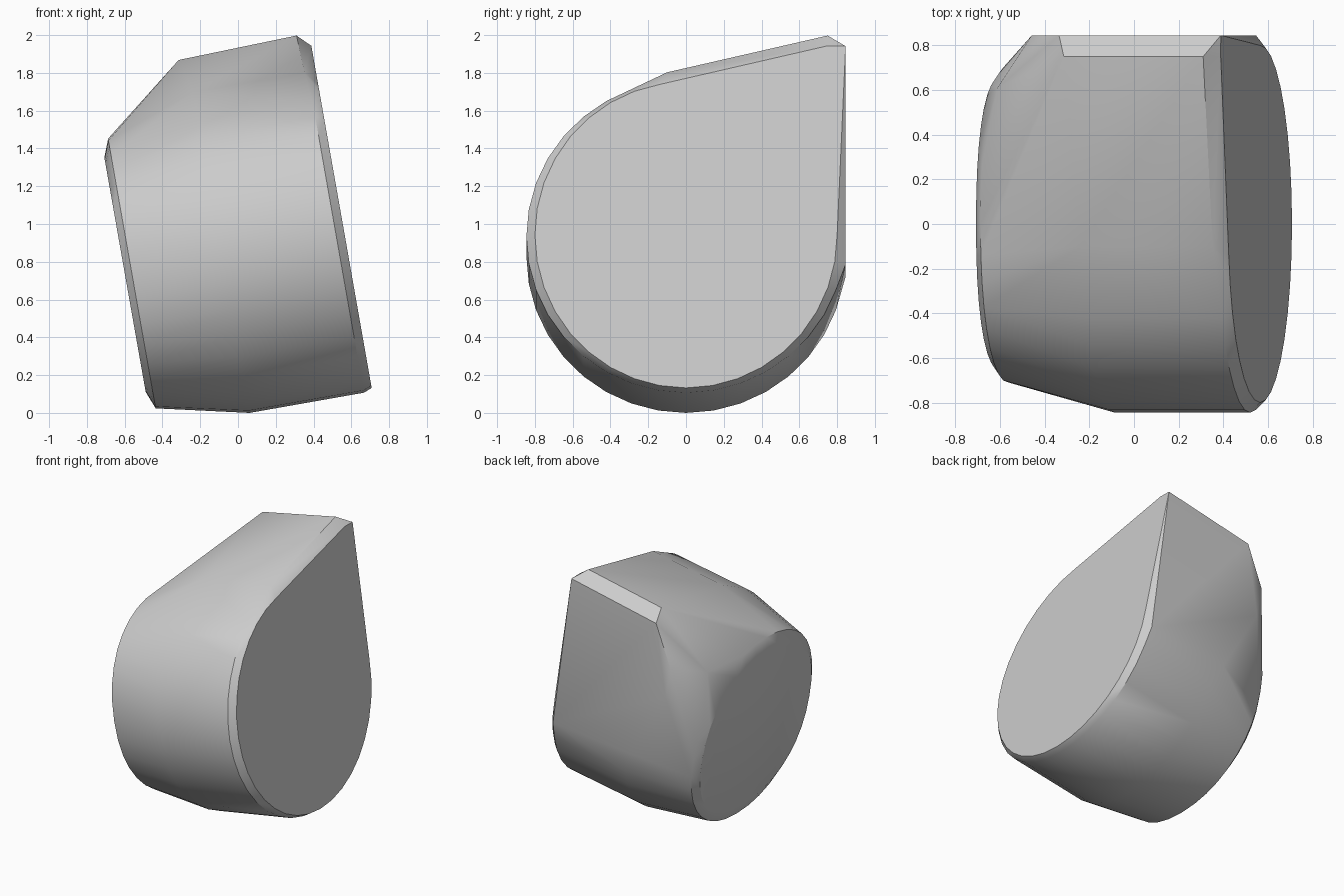
import bpy, bmesh, math
from mathutils import Matrix, Vector

cube = bpy.data.objects.get("Cube")
if cube:
    bpy.data.objects.remove(cube, do_unlink=True)


def grey_stone():
    mat = bpy.data.materials.new("light_grey_stone")
    mat.use_nodes = True
    colour = (0.6, 0.6, 0.6, 1)
    mat.diffuse_color = colour
    mat.node_tree.nodes["Principled BSDF"].inputs["Base Color"].default_value = colour
    return mat


def oval(u, ry, rw, centre, power=1.0, steps=36):
    """Rounded cross-section at distance u along the stone's axis."""
    pts = []
    for i in range(steps):
        a = math.tau * i / steps
        c, s = math.cos(a), math.sin(a)
        y = math.copysign(abs(c) ** power, c) * ry
        w = math.copysign(abs(s) ** power, s) * rw + centre
        pts.append((u, y, w))
    return pts


# Round body sections, from the flat right cheek to the tapered left cheek
points = oval(0.55, 0.80, 0.822, -0.15)
points += oval(0.505, 0.845, 0.84, -0.15)
points += oval(-0.11, 0.845, 0.84, -0.15)
points += oval(-0.595, 0.71, 0.725, -0.155, 0.93)
points += oval(-0.632, 0.655, 0.63, -0.155, 0.88)

# Pointed back ridge with a narrow chamfer, and the start of its top slope
points += [(0.55, 0.75, 0.867), (0.55, 0.845, 0.865),
           (0.482, 0.75, 0.934), (-0.155, 0.75, 0.915), (-0.19, 0.845, 0.84)]
points += [(0.49, -0.1, 0.735), (-0.11, -0.1, 0.735), (0.55, -0.15, 0.655)]

# Faceted shoulder where the back meets the left cheek
points += [(-0.365, 0.845, 0.55), (-0.365, 0.845, 0.31), (-0.53, 0.61, 0.5)]

# Lower corners of the flat back
points += [(-0.155, 0.845, -0.25), (0.505, 0.845, -0.3)]

# Wrap the sections in one faceted stone and merge coplanar faces
bm = bmesh.new()
for p in points:
    bm.verts.new(p)
hull = bmesh.ops.convex_hull(bm, input=bm.verts)
loose = {v for v in hull["geom_interior"] + hull["geom_unused"]
         if isinstance(v, bmesh.types.BMVert)}
bmesh.ops.delete(bm, geom=list(loose), context="VERTS")
bmesh.ops.dissolve_limit(bm, angle_limit=math.radians(1.5),
                         verts=bm.verts, edges=bm.edges)
bmesh.ops.recalc_face_normals(bm, faces=bm.faces)

# Lean the axis sideways and rest the stone on the ground
bmesh.ops.transform(bm, matrix=Matrix.Rotation(math.radians(-10), 4, "Y"), verts=bm.verts)
low = [min(v.co[i] for v in bm.verts) for i in range(3)]
high = [max(v.co[i] for v in bm.verts) for i in range(3)]
shift = Vector((-(low[0] + high[0]) / 2, -(low[1] + high[1]) / 2, -low[2]))
bmesh.ops.translate(bm, vec=shift, verts=bm.verts)

mesh = bpy.data.meshes.new("stone")
bm.to_mesh(mesh)
bm.free()
mesh.materials.append(grey_stone())
stone = bpy.data.objects.new("stone", mesh)
bpy.context.collection.objects.link(stone)

bpy.ops.object.select_all(action="DESELECT")
stone.select_set(True)
bpy.context.view_layer.objects.active = stone
bpy.ops.object.shade_smooth_by_angle(angle=math.radians(32))
